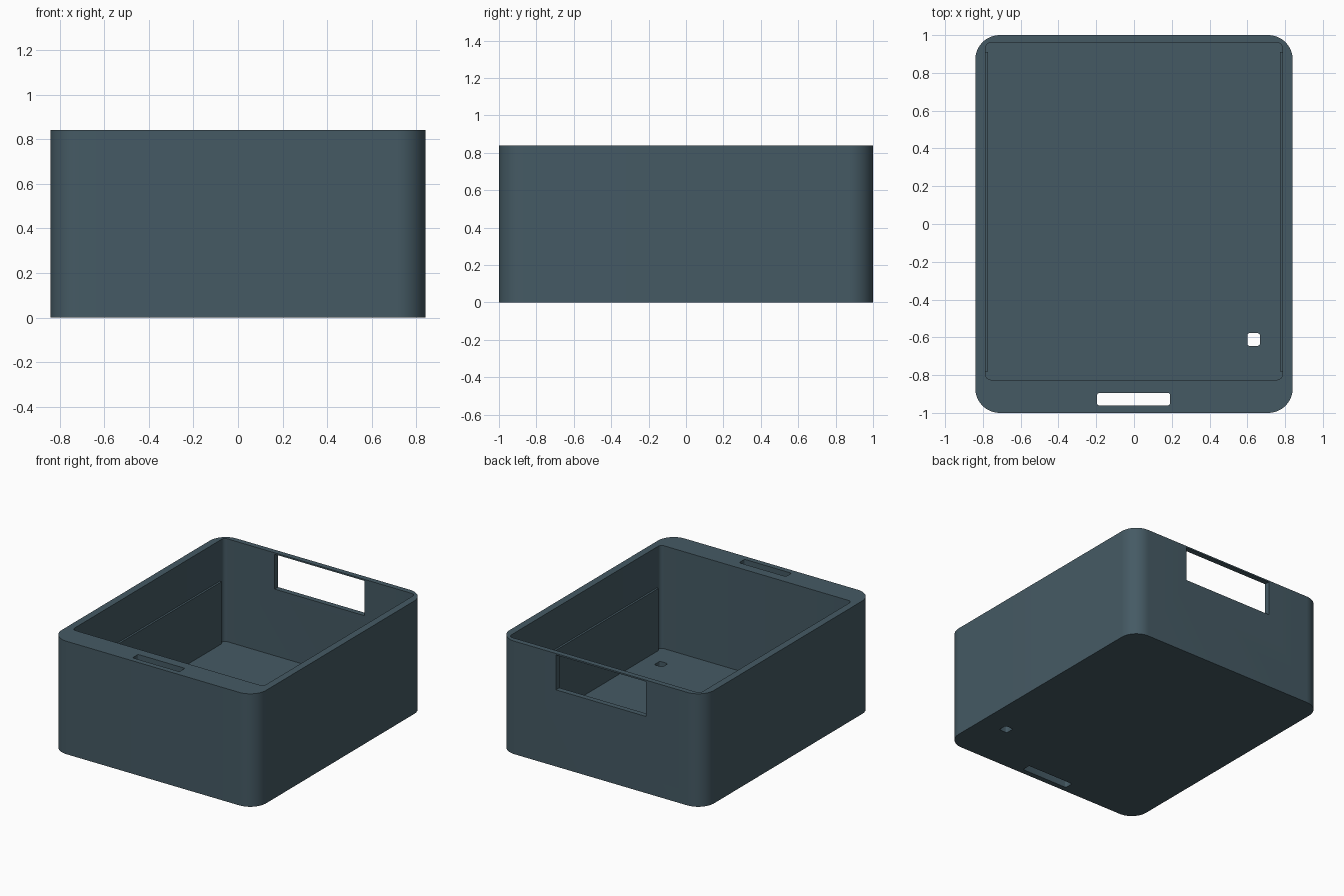
import bpy
import bmesh
import math

if "Cube" in bpy.data.objects:
    bpy.data.objects.remove(bpy.data.objects["Cube"])

slate = bpy.data.materials.new("slate_blue_grey")
slate.diffuse_color = (0.0595, 0.1022, 0.1274, 1.0)
slate.use_nodes = True
slate.node_tree.nodes["Principled BSDF"].inputs["Base Color"].default_value = slate.diffuse_color


def rounded_block(name, x0, x1, y0, y1, z0, z1, r=0.0, seg=12):
    """Upright prism with rounded vertical edges."""
    if r > 0:
        pts = []
        centres = [(x1 - r, y1 - r), (x0 + r, y1 - r), (x0 + r, y0 + r), (x1 - r, y0 + r)]
        for q, (cx, cy) in enumerate(centres):
            for i in range(seg + 1):
                a = math.pi / 2 * (q + i / seg)
                pts.append((cx + r * math.cos(a), cy + r * math.sin(a)))
    else:
        pts = [(x1, y1), (x0, y1), (x0, y0), (x1, y0)]
    bm = bmesh.new()
    base = bm.faces.new([bm.verts.new((x, y, z0)) for x, y in pts])
    ext = bmesh.ops.extrude_face_region(bm, geom=[base])
    top = [v for v in ext["geom"] if isinstance(v, bmesh.types.BMVert)]
    bmesh.ops.translate(bm, verts=top, vec=(0, 0, z1 - z0))
    if base.is_valid is False or len([f for f in bm.faces if len(f.verts) == len(pts)]) < 2:
        bm.faces.new([v for v in bm.verts if abs(v.co.z - z0) < 1e-6])
    bmesh.ops.recalc_face_normals(bm, faces=bm.faces)
    mesh = bpy.data.meshes.new(name)
    bm.to_mesh(mesh)
    bm.free()
    mesh.materials.append(slate)
    obj = bpy.data.objects.new(name, mesh)
    bpy.context.collection.objects.link(obj)
    return obj


def cut(target, cutter):
    """Subtract a helper block, then remove it."""
    cutter.hide_render = True
    mod = target.modifiers.new("cut", "BOOLEAN")
    mod.operation = "DIFFERENCE"
    mod.solver = "EXACT"
    mod.object = cutter
    bpy.context.view_layer.objects.active = target
    bpy.ops.object.modifier_apply(modifier=mod.name)
    bpy.data.objects.remove(cutter)


FLOOR = 0.075

# Bin shell with rounded corners
bin_shell = rounded_block("bin_shell", -0.84, 0.84, -1, 1, 0, 0.84, 0.13, 16)

# Main cavity, thicker wall at the front
cut(bin_shell, rounded_block("cavity_cutter", -0.787, 0.787, -0.825, 0.96, FLOOR, 1.0, 0.03, 6))
# Window in the back wall, leaving a thin strip at the rim
cut(bin_shell, rounded_block("window_cutter", -0.37, 0.37, 0.9, 1.1, 0.57, 0.829))
# Slot running down through the front wall
cut(bin_shell, rounded_block("slot_cutter", -0.195, 0.19, -0.96, -0.895, -0.1, 1.0, 0.01, 4))
# Small hole in the floor
cut(bin_shell, rounded_block("hole_cutter", 0.6, 0.667, -0.645, -0.578, -0.1, 0.3, 0.012, 4))

# Thin raised panels on the lower side walls
panels = []
for side, name in ((-1, "left_side_panel"), (1, "right_side_panel")):
    xa, xb = sorted((side * 0.772, side * 0.80))
    panels.append(rounded_block(name, xa, xb, -0.78, 0.91, FLOOR - 0.01, 0.537))

# Smooth corners, sharp rims
for obj in [bin_shell] + panels:
    bpy.ops.object.select_all(action="DESELECT")
    obj.select_set(True)
    bpy.context.view_layer.objects.active = obj
    bpy.ops.object.shade_smooth_by_angle(angle=math.radians(30))
